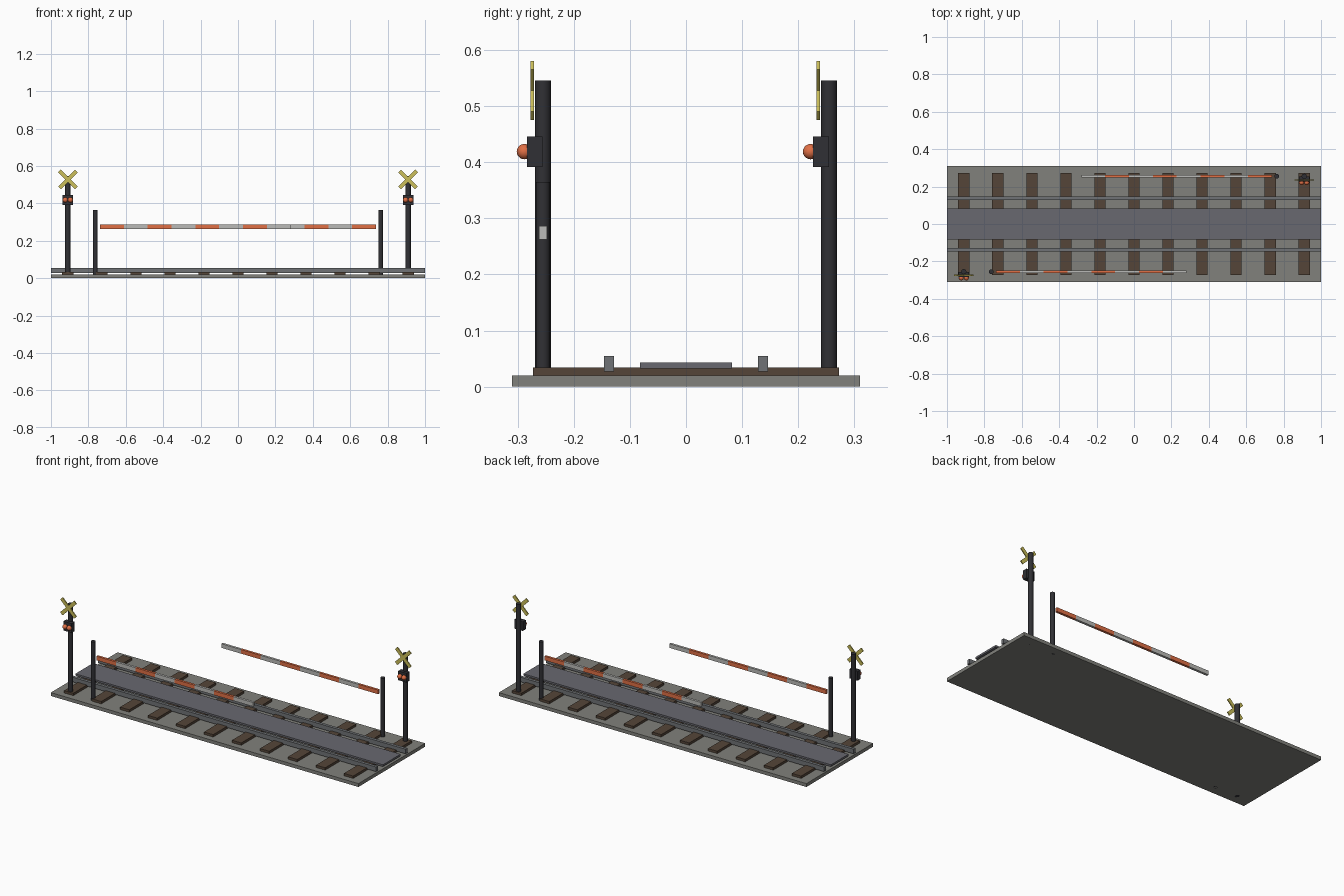
import bpy
from math import radians

if "Cube" in bpy.data.objects:
    bpy.data.objects.remove(bpy.data.objects["Cube"])


def material(name, rgb):
    m = bpy.data.materials.new(name)
    m.diffuse_color = (*rgb, 1)
    m.use_nodes = True
    m.node_tree.nodes["Principled BSDF"].inputs["Base Color"].default_value = m.diffuse_color
    return m


GRAVEL = material("gravel", (0.22, 0.22, 0.20))
WOOD = material("wood", (0.09, 0.06, 0.04))
ROAD = material("road", (0.14, 0.14, 0.16))
STEEL = material("steel", (0.16, 0.17, 0.18))
DARK = material("dark_metal", (0.03, 0.03, 0.035))
ORANGE = material("orange", (0.75, 0.16, 0.06))
WHITE = material("white", (0.5, 0.5, 0.48))
YELLOW = material("yellow", (0.6, 0.52, 0.1))


def finish(name, mat):
    ob = bpy.context.object
    ob.name = name
    ob.data.materials.append(mat)
    return ob


def box(name, centre, size, mat, tilt=0):
    bpy.ops.mesh.primitive_cube_add(size=1, location=centre, rotation=(0, radians(tilt), 0))
    bpy.context.object.scale = size
    return finish(name, mat)


def post(name, x, y, radius, height):
    bpy.ops.mesh.primitive_cylinder_add(vertices=16, radius=radius, depth=height,
                                        location=(x, y, height / 2))
    ob = finish(name, DARK)
    bpy.ops.object.shade_smooth_by_angle(angle=radians(40))
    return ob


# Track bed, sleepers, rails and the panel between the rails
box("track_bed", (0, 0, 0.01), (2, 0.62, 0.02), GRAVEL)
for i in range(11):
    box(f"sleeper_{i + 1}", (-0.91 + 0.182 * i, 0, 0.0265), (0.06, 0.546, 0.015), WOOD)
for side, y in (("front", -0.137), ("back", 0.137)):
    box(f"rail_{side}", (0, y, 0.041), (2, 0.018, 0.027), STEEL)
box("crossing_panel", (0, 0, 0.038), (2, 0.164, 0.011), ROAD)

# Signal masts and barriers, one set at each opposite corner
for side, s in (("front", -1), ("back", 1)):
    x, y = 0.91 * s, 0.255 * s

    # Mast with crossed warning boards, all facing the front
    post(f"signal_mast_{side}", x, y, 0.014, 0.546)
    for n, tilt in enumerate((45, -45)):
        box(f"cross_board_{side}_{n + 1}", (x, y - 0.019, 0.528),
            (0.127, 0.006, 0.021), YELLOW, tilt)

    # Lamp housing and its two lamps
    box(f"lamp_housing_{side}", (x, y - 0.0145, 0.419), (0.054, 0.028, 0.054), DARK)
    for n, dx in enumerate((-0.0137, 0.0137)):
        bpy.ops.mesh.primitive_uv_sphere_add(segments=16, ring_count=10, radius=0.0137,
                                             location=(x + dx, y - 0.033, 0.419))
        finish(f"lamp_{side}_{n + 1}", ORANGE)
        bpy.ops.object.shade_smooth()

    # Barrier post and striped boom
    post(f"barrier_post_{side}", 0.763 * s, y, 0.0125, 0.365)
    step = 0.1275
    for i in range(8):
        box(f"boom_{side}_{i + 1}", (s * (0.738 - step * (i + 0.5)), y, 0.274),
            (step, 0.014, 0.024), WHITE if i % 2 else ORANGE)
